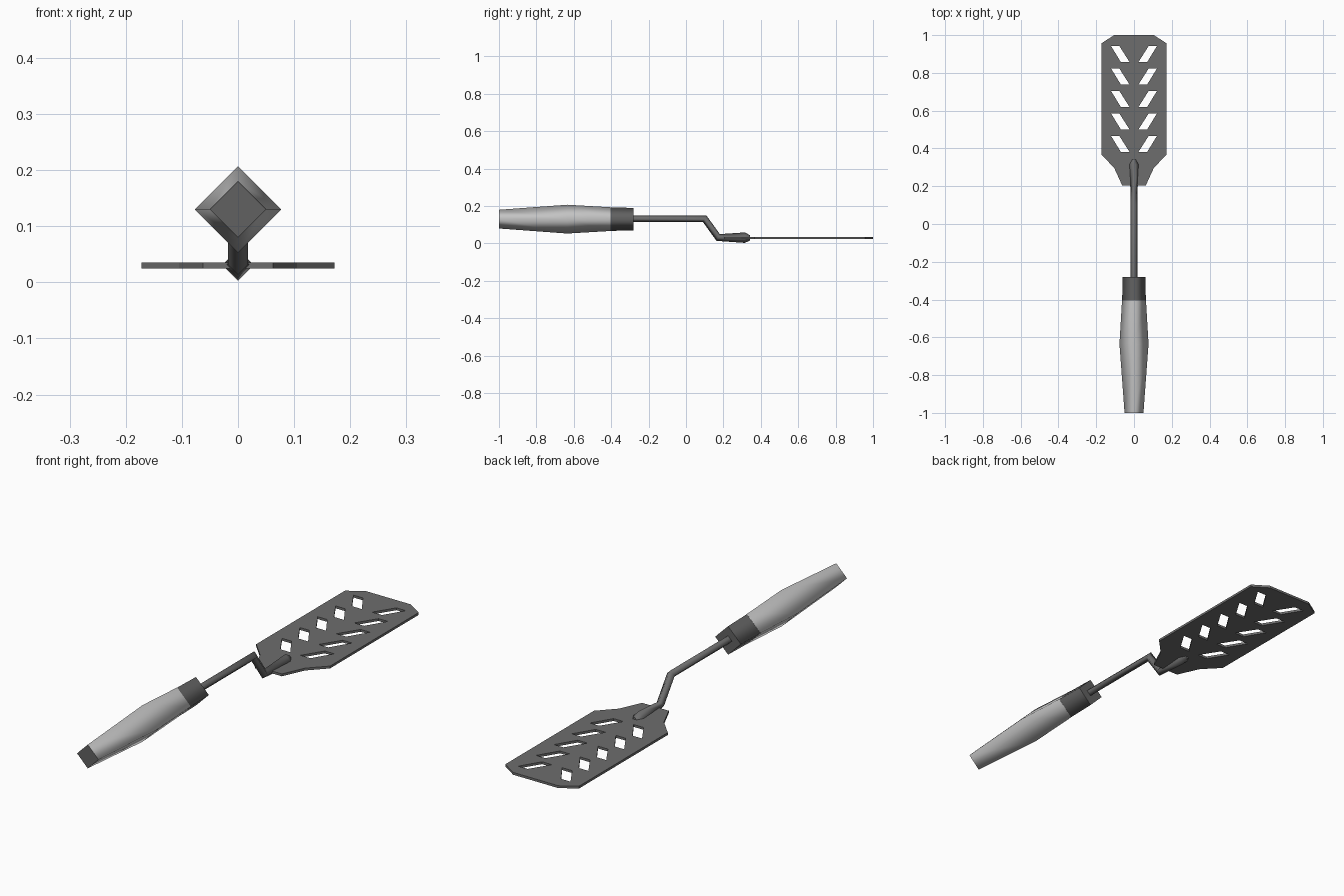
import bpy

if "Cube" in bpy.data.objects:
    bpy.data.objects.remove(bpy.data.objects["Cube"])


def material(name, grey):
    m = bpy.data.materials.new(name)
    m.diffuse_color = (grey, grey, grey, 1)
    m.use_nodes = True
    m.node_tree.nodes["Principled BSDF"].inputs["Base Color"].default_value = m.diffuse_color
    return m


STEEL = material("steel grey", 0.155)
DARK = material("dark grey", 0.12)
LIGHT = material("light grey", 0.55)


def loft(name, rings, mat):
    """Diamond-section bar along y; rings are (y, z, radius, lean)."""
    verts, faces = [], []
    for y, z, r, lean in rings:
        verts += [(0, y + lean, z + r), (r, y, z), (0, y - lean, z - r), (-r, y, z)]
    for i in range(len(rings) - 1):
        a = 4 * i
        for k in range(4):
            n = (k + 1) % 4
            faces.append((a + k, a + 4 + k, a + 4 + n, a + n))
    last = 4 * (len(rings) - 1)
    faces += [(0, 1, 2, 3), (last + 3, last + 2, last + 1, last)]
    mesh = bpy.data.meshes.new(name)
    mesh.from_pydata(verts, [], faces)
    mesh.materials.append(mat)
    for p in mesh.polygons:
        p.use_smooth = p.index < len(faces) - 2   # flat end caps
    obj = bpy.data.objects.new(name, mesh)
    bpy.context.collection.objects.link(obj)
    return obj


# Slotted blade: filled 2D curve with parallelogram holes
half = [(0.105, 1.0), (0.172, 0.957), (0.172, 0.367), (0.105, 0.297), (0.062, 0.203)]
loops = [half + [(-x, y) for x, y in reversed(half)]]
for row in range(5):
    top = 0.943 - 0.119 * row
    low = top - 0.085
    for s in (-1, 1):
        loops.append([(s * 0.122, top), (s * 0.078, top), (s * 0.024, low), (s * 0.07, low)])

curve = bpy.data.curves.new("blade", 'CURVE')
curve.dimensions = '2D'
curve.fill_mode = 'BOTH'
curve.extrude = 0.005
for pts in loops:
    sp = curve.splines.new('POLY')
    sp.points.add(len(pts) - 1)
    for p, (x, y) in zip(sp.points, pts):
        p.co = (x, y, 0, 1)
    sp.use_cyclic_u = True
blade = bpy.data.objects.new("blade", curve)
bpy.context.collection.objects.link(blade)
blade.location.z = 0.03
curve.materials.append(STEEL)
bpy.context.view_layer.objects.active = blade
blade.select_set(True)
bpy.ops.object.convert(target='MESH')
for p in blade.data.polygons:
    p.use_smooth = False

# Cranked rod ending in a swollen foot on the blade
loft("rod", [(-0.30, 0.132, 0.018, 0), (0.10, 0.132, 0.018, 0.009),
             (0.172, 0.032, 0.018, 0.009), (0.315, 0.031, 0.028, 0),
             (0.342, 0.030, 0.014, 0)], STEEL)

# Collar and grip
loft("collar", [(-0.41, 0.13, 0.063, 0), (-0.28, 0.13, 0.06, 0)], DARK)
grip = loft("grip", [(-1.0, 0.13, 0.05, 0), (-0.635, 0.13, 0.077, 0),
                     (-0.405, 0.13, 0.0635, 0)], LIGHT)

# Dark butt end of the grip
grip.data.materials.append(DARK)
for p in grip.data.polygons:
    if p.center.y < -0.99:
        p.material_index = 1
